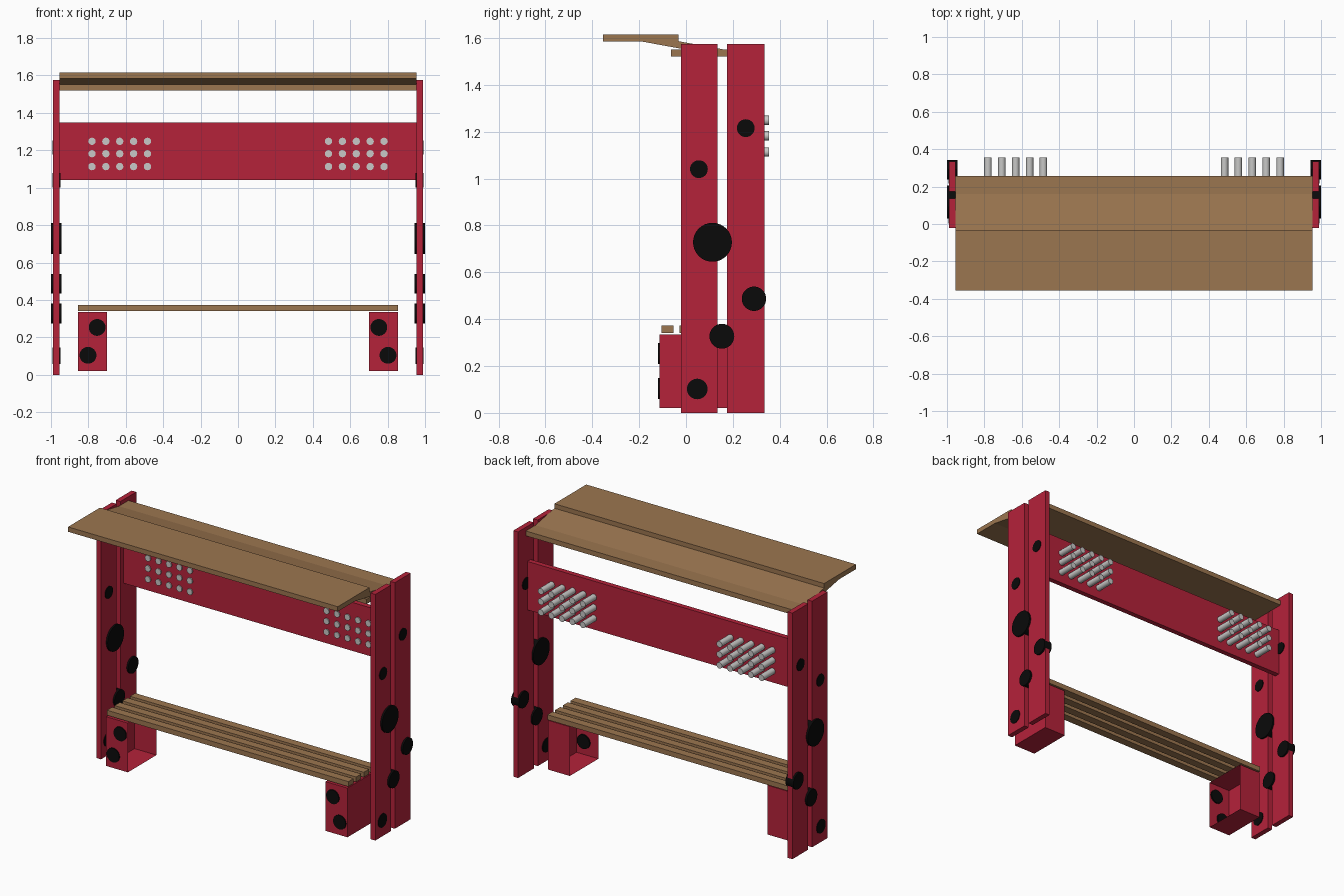
import bpy, bmesh, math
from mathutils import Matrix, Vector

cube = bpy.data.objects.get("Cube")
if cube:
    bpy.data.objects.remove(cube, do_unlink=True)


def material(name, rgb):
    m = bpy.data.materials.new(name)
    m.use_nodes = True
    m.diffuse_color = (*rgb, 1)
    bsdf = next(n for n in m.node_tree.nodes if n.type == 'BSDF_PRINCIPLED')
    bsdf.inputs["Base Color"].default_value = (*rgb, 1)
    return m


RED = material("crimson_red", (0.46, 0.016, 0.042))
WOOD = material("warm_wood", (0.33, 0.18, 0.08))
BLACK = material("black", (0.003, 0.003, 0.003))
GREY = material("light_grey", (0.58, 0.58, 0.57))


def finish(name, bm, mat, smooth=False):
    mesh = bpy.data.meshes.new(name)
    bmesh.ops.recalc_face_normals(bm, faces=bm.faces)
    bm.to_mesh(mesh)
    bm.free()
    mesh.materials.append(mat)
    ob = bpy.data.objects.new(name, mesh)
    bpy.context.collection.objects.link(ob)
    if smooth:
        bpy.ops.object.select_all(action='DESELECT')
        ob.select_set(True)
        bpy.context.view_layer.objects.active = ob
        bpy.ops.object.shade_smooth_by_angle(angle=math.radians(40))
    return ob


def box_mesh(x, y, z):
    """Box mesh from (min, max) ranges."""
    bm = bmesh.new()
    bmesh.ops.create_cube(bm, size=1)
    for v in bm.verts:
        v.co = Vector([r[0] if c < 0 else r[1] for c, r in zip(v.co, (x, y, z))])
    return bm


def box(name, x, y, z, mat):
    return finish(name, box_mesh(x, y, z), mat)


def span(side, a, b):
    return tuple(sorted((side * a, side * b)))


def rod(name, axis, start, end, radius, sides, mat):
    """Cylinder along 'X' or 'Y' between two centre points."""
    start, end = Vector(start), Vector(end)
    rot = Matrix.Rotation(math.pi / 2, 4, 'Y' if axis == 'X' else 'X')
    bm = bmesh.new()
    bmesh.ops.create_cone(bm, cap_ends=True, segments=sides, radius1=radius,
                          radius2=radius, depth=(end - start).length,
                          matrix=Matrix.Translation((start + end) / 2) @ rot)
    return finish(name, bm, mat, True)


# Discs on the posts: y, z, radius, inner x, outer x
POST_DISCS = [
    (0.055, 1.04, 0.038, 0.95, 0.992), (0.255, 1.215, 0.038, 0.95, 0.992),
    (0.113, 0.728, 0.083, 0.944, 1.0), (0.29, 0.487, 0.052, 0.944, 1.0),
    (0.153, 0.327, 0.053, 0.944, 1.0), (0.048, 0.102, 0.044, 0.95, 0.992),
]
# Discs on the bench boxes: x, z
BOX_DISCS = [(0.753, 0.253), (0.802, 0.104)]

for side, label in ((1, "left"), (-1, "right")):
    # Paired upright boards
    box(f"front_post_{label}", span(side, 0.955, 0.988), (-0.022, 0.135), (0, 1.575), RED)
    box(f"rear_post_{label}", span(side, 0.955, 0.988), (0.175, 0.335), (0, 1.575), RED)
    for y, z, r, a, b in POST_DISCS:
        rod(f"post_disc_{label}", 'X', (side * a, y, z), (side * b, y, z), r, 32, BLACK)

    # Bench support: thin box open toward the middle
    bm = box_mesh(span(side, 0.70, 0.855), (-0.114, 0.175), (0.02, 0.335))
    bm.normal_update()
    inner = min(bm.faces, key=lambda f: side * f.calc_center_median().x)
    bmesh.ops.delete(bm, geom=[inner], context='FACES_ONLY')
    finish(f"bench_support_{label}", bm, RED)
    for x, z in BOX_DISCS:
        rod(f"support_disc_{label}", 'Y', (side * x, -0.12, z), (side * x, -0.105, z),
            0.045, 32, BLACK)

    # Block of pegs through the back panel
    for col in range(5):
        for z in (1.113, 1.182, 1.248):
            x = side * (0.484 + 0.0742 * col)
            rod(f"peg_{label}", 'Y', (x, 0.20, z), (x, 0.355, z), 0.02, 12, GREY)

# Back panel
box("back_panel", (-0.955, 0.955), (0.207, 0.24), (1.04, 1.35), RED)

# Bench slats
for i in range(4):
    y = -0.105 + 0.078 * i
    box("bench_slat", (-0.855, 0.855), (y, y + 0.052), (0.341, 0.373), WOOD)

# Roof: raised front board, flat rear board and a sloping board joining them
W = (-0.955, 0.955)
box("roof_front_board", W, (-0.355, -0.033), (1.584, 1.615), WOOD)
box("roof_rear_board", W, (-0.063, 0.256), (1.52, 1.551), WOOD)
sloping = box_mesh(W, (-0.185, 0.165), (1.584, 1.614))
for v in sloping.verts:
    if v.co.y > 0:
        v.co.z -= 0.064
finish("roof_sloping_board", sloping, WOOD)
